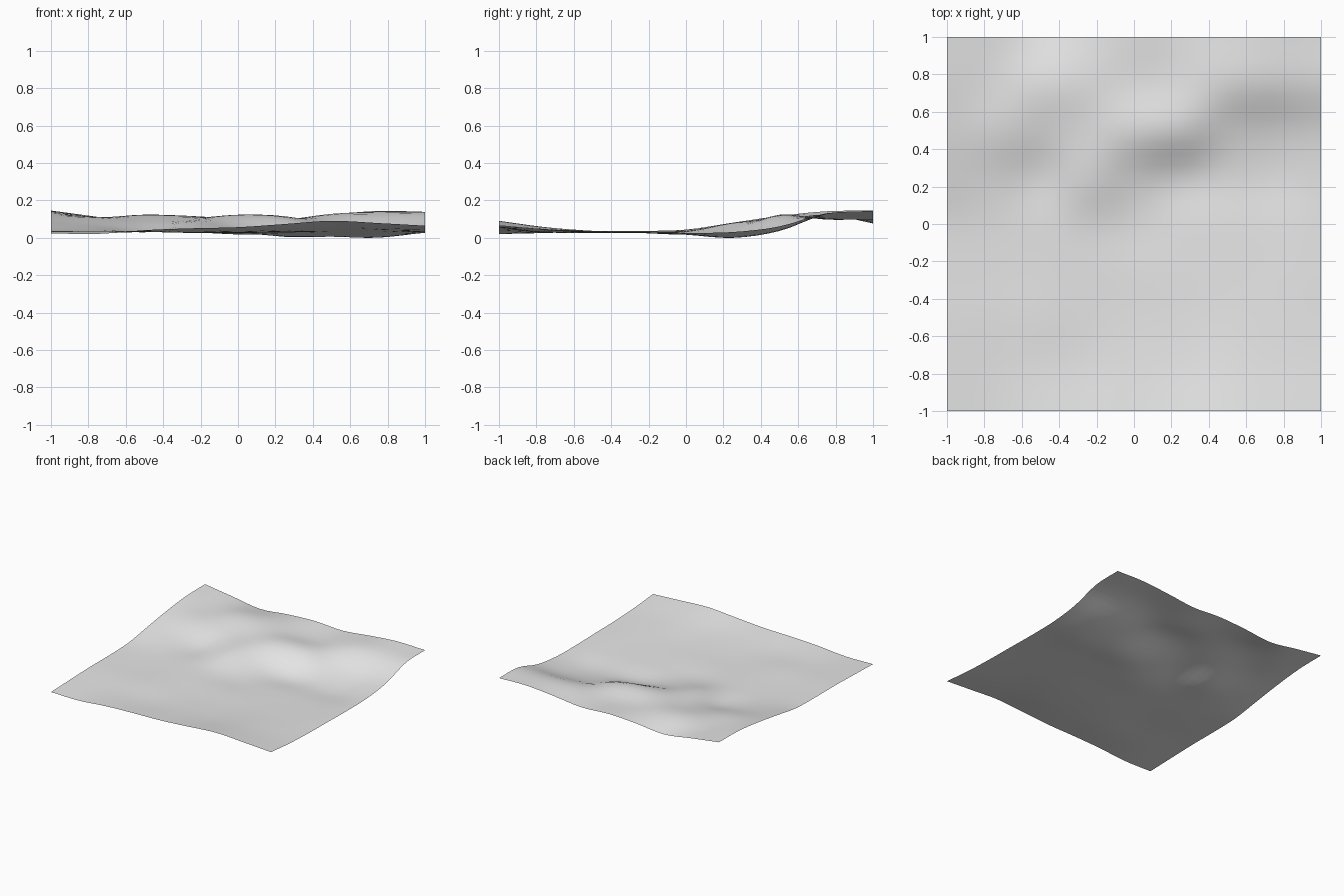
import bpy
import bmesh

STEPS = 4       # mesh cells between neighbouring profile points
SIZE = 2.0

cube = bpy.data.objects.get("Cube")
if cube:
    bpy.data.objects.remove(cube, do_unlink=True)

# Cross-section profiles from front to back, each running from -x to +x,
# with heights in thousandths of a unit
PROFILES = [
    (25, 22, 42, 52, 58, 75, 92, 80, 66),          # raised front rim
    (32, 27, 32, 30, 38, 45, 58, 52, 45),
    (38, 35, 38, 28, 28, 32, 38, 38, 35),          # plain
    (38, 35, 35, 30, 27, 28, 28, 28, 32),
    (45, 40, 35, 36, 20, 20, 20, 18, 28),
    (82, 62, 34, 82, 50, 12, 8, 2, 32),            # foot of the middle ridge
    (118, 108, 92, 100, 124, 112, 52, 38, 62),     # crest of the middle ridge
    (143, 112, 125, 118, 102, 100, 124, 128, 132), # back ridges
    (147, 113, 78, 100, 112, 100, 125, 145, 140),  # back rim
]


def smooth_sample(points, t):
    """Value at t on a smooth curve through evenly spaced points."""
    last = len(points) - 1
    i = min(int(t), last - 1)
    f = t - i
    b, c = points[i], points[i + 1]
    a = points[i - 1] if i > 0 else 2 * b - c
    d = points[i + 2] if i + 2 <= last else 2 * c - b
    bend = (2 * a - 5 * b + 4 * c - d) * f * f
    twist = (3 * b - a - 3 * c + d) * f ** 3
    return b + 0.5 * ((c - a) * f + bend + twist)


def height(u, v):
    """Loft through the profiles at grid position u (across), v (back)."""
    return smooth_sample([smooth_sample(row, u) for row in PROFILES], v) / 1000


# Terrain sheet
cells = (len(PROFILES) - 1) * STEPS
bm = bmesh.new()
bmesh.ops.create_grid(bm, x_segments=cells, y_segments=cells, size=SIZE / 2)
span = len(PROFILES) - 1
for vert in bm.verts:
    u = (vert.co.x / SIZE + 0.5) * span
    v = (vert.co.y / SIZE + 0.5) * span
    vert.co.z = height(min(max(u, 0), span), min(max(v, 0), span))

# Rest the lowest point on the ground
lowest = min(vert.co.z for vert in bm.verts)
for vert in bm.verts:
    vert.co.z -= lowest

mesh = bpy.data.meshes.new("terrain")
bm.to_mesh(mesh)
bm.free()
terrain = bpy.data.objects.new("terrain", mesh)
bpy.context.collection.objects.link(terrain)

# Plain grey ground colour
grey = bpy.data.materials.new("light_grey")
grey.use_nodes = True
colour = (0.8, 0.8, 0.8, 1.0)
grey.diffuse_color = colour
grey.node_tree.nodes["Principled BSDF"].inputs["Base Color"].default_value = colour
mesh.materials.append(grey)

# Smooth shading
for face in mesh.polygons:
    face.use_smooth = True
